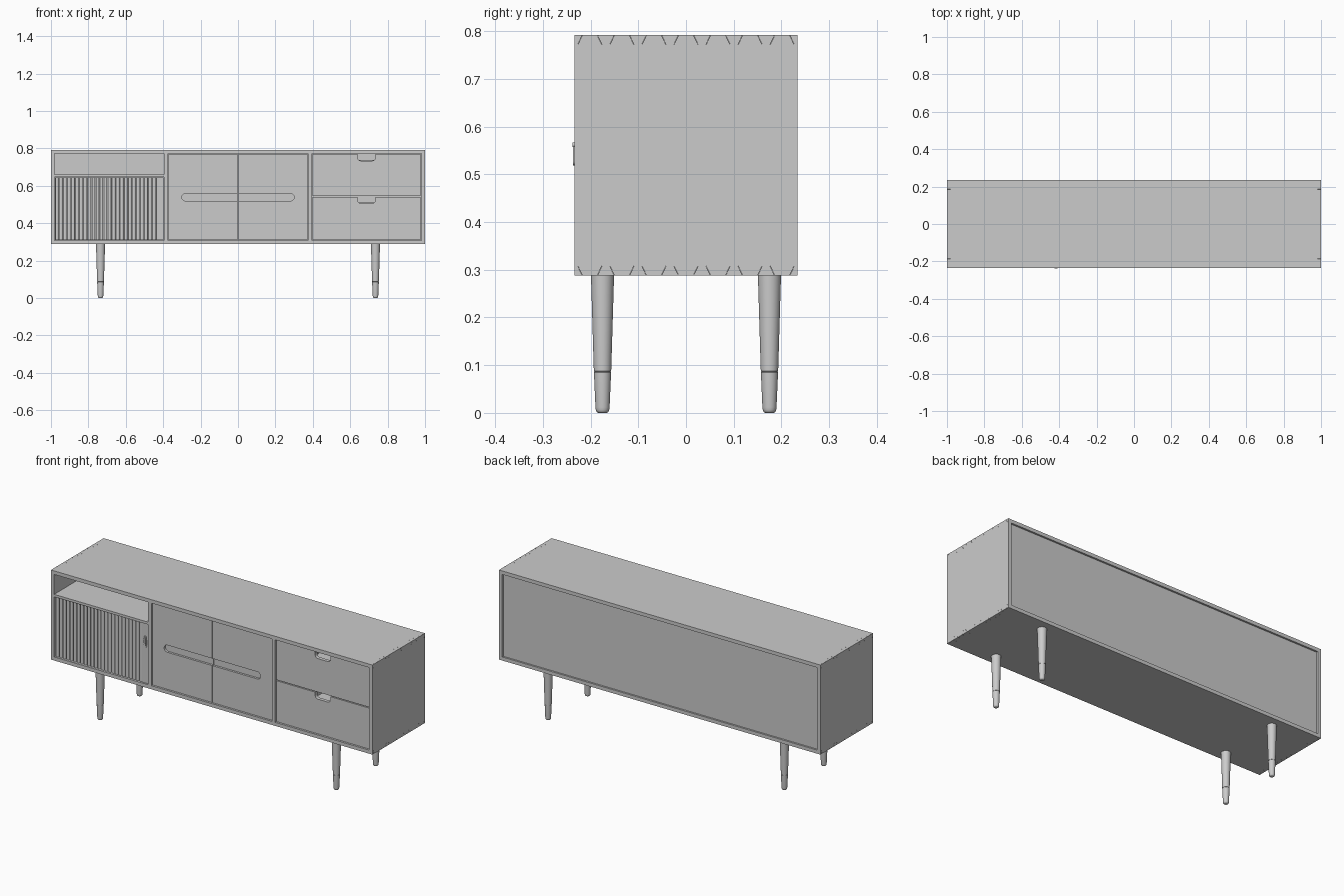
import bpy, bmesh, math

if "Cube" in bpy.data.objects:
    bpy.data.objects.remove(bpy.data.objects["Cube"])

X, Y, ZB, ZT, T = 1.0, 0.234, 0.288, 0.792, 0.02   # carcass extents, board thickness
DIV = 0.385                                        # divider centre
DF = -0.228                                        # door / drawer front plane
Z0, Z1 = ZB + T + 0.003, ZT - T + 0.003 - 0.006    # door opening with clearance


def prism(bm, pts, axis, a, b):
    """Extrude a 2D outline along an axis from a to b."""
    place = {'x': lambda u, v, t: (t, u, v),
             'y': lambda u, v, t: (u, t, v),
             'z': lambda u, v, t: (u, v, t)}[axis]
    lo = [bm.verts.new(place(u, v, a)) for u, v in pts]
    hi = [bm.verts.new(place(u, v, b)) for u, v in pts]
    bm.faces.new(lo)
    bm.faces.new(hi)
    n = len(pts)
    for i in range(n):
        j = (i + 1) % n
        bm.faces.new((lo[i], lo[j], hi[j], hi[i]))


def box(bm, x0, x1, y0, y1, z0, z1):
    prism(bm, [(x0, y0), (x1, y0), (x1, y1), (x0, y1)], 'z', z0, z1)


def arc(cx, cy, r, a0, a1, n=8):
    return [(cx + r * math.cos(math.radians(a0 + (a1 - a0) * i / n)),
             cy + r * math.sin(math.radians(a0 + (a1 - a0) * i / n))) for i in range(n + 1)]


def finish(bm, name, smooth=False):
    bmesh.ops.recalc_face_normals(bm, faces=bm.faces[:])
    me = bpy.data.meshes.new(name)
    bm.to_mesh(me)
    bm.free()
    ob = bpy.data.objects.new(name, me)
    bpy.context.collection.objects.link(ob)
    if smooth:
        bpy.ops.object.select_all(action='DESELECT')
        ob.select_set(True)
        bpy.context.view_layer.objects.active = ob
        bpy.ops.object.shade_smooth_by_angle(angle=math.radians(35))
    return ob


def box_part(name, *dims):
    bm = bmesh.new()
    box(bm, *dims)
    return finish(bm, name)


# Dovetailed carcass: side boards with sockets, top and bottom boards with pins
centres = [0.0672 * i for i in range(-3, 4)]
WIDE, NARROW, GAP = 0.0255, 0.016, 0.0005


def teeth(z_out, z_in, g=0.0):
    return [[(c - NARROW + g, z_out), (c - WIDE + g, z_in),
             (c + WIDE - g, z_in), (c + NARROW - g, z_out)] for c in centres]


side = [(-Y, ZB)] + sum(teeth(ZB, ZB + T), []) + [(Y, ZB), (Y, ZT)]
side += sum((t[::-1] for t in teeth(ZT, ZT - T)[::-1]), []) + [(-Y, ZT)]
for s, label in ((-1, "left"), (1, "right")):
    bm = bmesh.new()
    prism(bm, side, 'x', s * (X - T), s * X)
    finish(bm, label + "_side_board")

for name, zo, zi in (("top_board", ZT, ZT - T), ("bottom_board", ZB, ZB + T)):
    bm = bmesh.new()
    box(bm, -X + T, X - T, -Y, Y, min(zo, zi), max(zo, zi))
    for s in (-1, 1):
        for t in teeth(zo, zi, GAP):
            prism(bm, t, 'x', s * (X - T), s * X)
    finish(bm, name)

# Back panel, dividers, shelf
box_part("back_panel", -X + T, X - T, Y - 0.018, Y - 0.01, ZB + T, ZT - T)
for s, label in ((-1, "left"), (1, "right")):
    box_part(label + "_divider", s * DIV - T / 2, s * DIV + T / 2, -Y, Y - 0.018, ZB + T, ZT - T)
box_part("open_shelf", -X + T, -DIV - T / 2, -Y, Y - 0.018, 0.646, 0.66)

# Sliding tambour door: rounded slats, backing and flat end stile
xl, xr, n = -X + T + 0.001, -0.437, 25
pitch = (xr - xl) / n
zs0, zs1 = ZB + T + 0.002, 0.644
bm = bmesh.new()
for i in range(n):
    cx, h = xl + pitch * (i + 0.5), pitch * 0.41
    prism(bm, [(cx + h, -0.213), (cx + h, -0.222)] +
          [(cx + h * math.cos(a), -0.222 - 0.005 * math.sin(a))
           for a in (math.pi * k / 8 for k in range(1, 8))] +
          [(cx - h, -0.222), (cx - h, -0.213)], 'z', zs0, zs1)
finish(bm, "tambour_slats", True)
box_part("tambour_backing", xl, xr, -0.215, -0.21, zs0, zs1)
box_part("tambour_end_stile", xr, -DIV - T / 2 - 0.002, DF, -0.21, zs0, zs1)

# Small drop pull on the stile: pear-shaped plate, stud and drop
hx = -0.417
bm = bmesh.new()
prism(bm, arc(hx, 0.523, 0.012, 150, 390, 14) + arc(hx, 0.566, 0.008, 0, 180, 10), 'y', DF, DF - 0.004)
prism(bm, arc(hx, 0.562, 0.005, 0, 345, 15), 'y', DF - 0.003, DF - 0.010)
prism(bm, arc(hx, 0.526, 0.007, 160, 380, 12) + [(hx + 0.0025, 0.562), (hx - 0.0025, 0.562)],
      'y', DF - 0.003, DF - 0.009)
finish(bm, "drop_pull", True)

# Centre doors sharing one long routed finger groove
xo, xi, gz, gr = DIV - T / 2 - 0.004, 0.002, 0.539, 0.02
half = [(xo, Z0), (xi, Z0), (xi, gz - gr)] + arc(0.28, gz, gr, -90, 90, 12) + \
       [(xi, gz + gr), (xi, Z1), (xo, Z1)]
for s, label in ((-1, "left"), (1, "right")):
    bm = bmesh.new()
    prism(bm, [(s * u, v) for u, v in half], 'y', DF, DF + 0.012)
    prism(bm, [(s * u, v) for u, v in ((xo, Z0), (xi, Z0), (xi, Z1), (xo, Z1))],
          'y', DF + 0.012, DF + 0.02)
    finish(bm, label + "_door")

# Drawers: front with rounded finger notch, open box behind
dx0, dx1 = DIV + T / 2 + 0.003, X - T - 0.003
dc = (dx0 + dx1) / 2
for label, z0, z1 in (("lower", Z0, 0.541), ("upper", 0.546, Z1)):
    w, d, r = 0.048, 0.035, 0.018
    pts = [(dx0, z0), (dx1, z0), (dx1, z1), (dc + w, z1)]
    pts += arc(dc + w - r, z1 - d + r, r, 0, -90) + arc(dc - w + r, z1 - d + r, r, -90, -180)
    pts += [(dc - w, z1), (dx0, z1)]
    bm = bmesh.new()
    prism(bm, pts, 'y', DF, DF + 0.02)
    finish(bm, label + "_drawer_front")
    bm = bmesh.new()
    a, b, y0, y1, zt = dx0 + 0.008, dx1 - 0.008, DF + 0.02, 0.19, z1 - 0.03
    box(bm, a, b, y0, y1, z0 + 0.01, z0 + 0.02)
    box(bm, a, a + 0.012, y0, y1, z0 + 0.02, zt)
    box(bm, b - 0.012, b, y0, y1, z0 + 0.02, zt)
    box(bm, a + 0.012, b - 0.012, y1 - 0.012, y1, z0 + 0.02, zt)
    finish(bm, label + "_drawer_box")

# Turned tapered legs with a grooved foot cap
profile = [(0.009, 0), (0.0122, 0.002), (0.014, 0.006), (0.0148, 0.012), (0.018, 0.085),
           (0.0168, 0.0855), (0.0168, 0.087), (0.0182, 0.0875), (0.0242, ZB)]
SEG = 32
for sx, lx in ((-1, "left"), (1, "right")):
    for sy, ly in ((-1, "front"), (1, "back")):
        bm = bmesh.new()
        rings = [[bm.verts.new((sx * 0.735 + r * math.cos(2 * math.pi * k / SEG),
                                sy * 0.175 + r * math.sin(2 * math.pi * k / SEG), z))
                  for k in range(SEG)] for r, z in profile]
        for p, q in zip(rings, rings[1:]):
            for k in range(SEG):
                m = (k + 1) % SEG
                bm.faces.new((p[k], p[m], q[m], q[k]))
        bm.faces.new(rings[0])
        bm.faces.new(rings[-1])
        finish(bm, f"{ly}_{lx}_leg", True)
